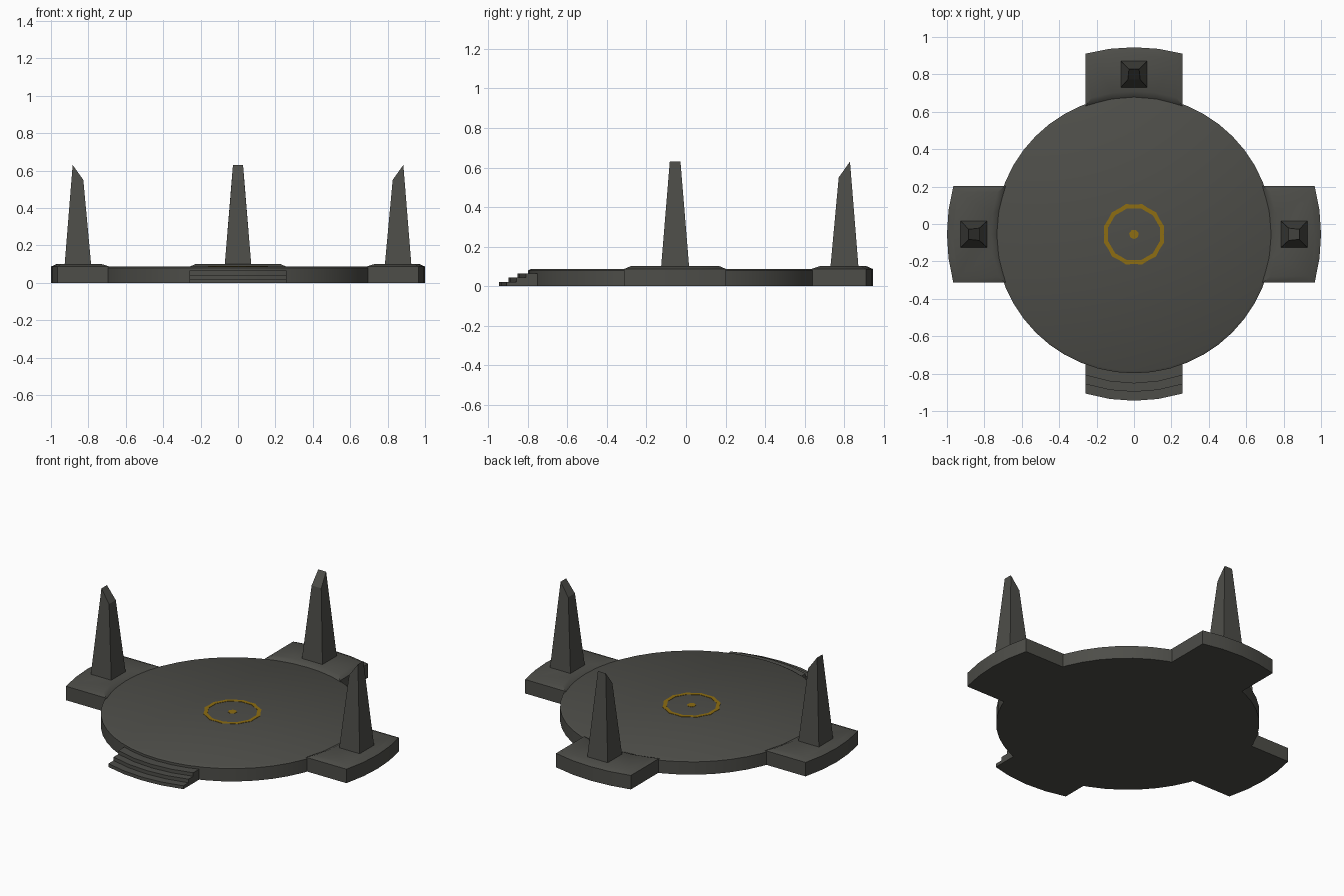
import bpy, bmesh, math
from mathutils import Matrix, Vector

if "Cube" in bpy.data.objects:
    bpy.data.objects.remove(bpy.data.objects["Cube"])

CY = -0.055   # centre of the round floor
TOP = 0.087   # floor height


def material(name, col):
    m = bpy.data.materials.new(name)
    m.diffuse_color = (*col, 1)
    m.use_nodes = True
    m.node_tree.nodes["Principled BSDF"].inputs["Base Color"].default_value = m.diffuse_color
    return m


STONE = material("dark_stone", (0.075, 0.075, 0.066))
GOLD = material("old_gold", (0.27, 0.155, 0.006))


def loft(name, loops, mat, turn=0.0, smooth=True):
    """Closed solid through equal-length point loops, turned about the floor centre."""
    bm = bmesh.new()
    rings = [[bm.verts.new(p) for p in lp] for lp in loops]
    n = len(rings[0])
    for a, b in zip(rings, rings[1:]):
        for i in range(n):
            j = (i + 1) % n
            bm.faces.new((a[i], a[j], b[j], b[i]))
    bm.faces.new(rings[0][::-1])
    bm.faces.new(rings[-1])
    bmesh.ops.recalc_face_normals(bm, faces=bm.faces)
    bm.transform(Matrix.Translation((0, CY, 0)) @ Matrix.Rotation(turn, 4, 'Z'))
    me = bpy.data.meshes.new(name)
    bm.to_mesh(me)
    bm.free()
    me.materials.append(mat)
    if smooth:
        for p in me.polygons:
            p.use_smooth = True
        me.set_sharp_from_angle(angle=math.radians(30))
    ob = bpy.data.objects.new(name, me)
    bpy.context.collection.objects.link(ob)
    return ob


def circle(r, z, n=48):
    return [(r * math.cos(2 * math.pi * i / n), r * math.sin(2 * math.pi * i / n), z)
            for i in range(n)]


def block(hw, r_in, r_out, z, n=4):
    """Block outline pointing to +y, straight sides, arcs on both ends."""
    xs = [hw * (2 * i / n - 1) for i in range(n + 1)]
    inner = [(x, math.sqrt(r_in**2 - x * x), z) for x in xs]
    outer = [(x, math.sqrt(r_out**2 - x * x), z) for x in reversed(xs)]
    return inner + outer


def rect(hx, y0, y1, z0, z1):
    return [(-hx, y0, z0), (hx, y0, z0), (hx, y1, z1), (-hx, y1, z1)]


# round floor
loft("round_floor", [circle(0.743, 0), circle(0.743, 0.08), circle(0.73, TOP)], STONE)

# three plinths, each with a slant-topped pillar
for side, deg in (("back", 0), ("left", 90), ("right", -90)):
    t = math.radians(deg)
    loft(side + "_plinth",
         [block(0.258, 0.70, 1.0, 0), block(0.258, 0.70, 1.0, 0.05),
          block(0.258, 0.735, 1.0, TOP), block(0.225, 0.765, 0.968, 0.101)], STONE, t)
    loft(side + "_pillar",
         [rect(0.071, 0.785, 0.927, 0.095, 0.095),
          rect(0.033, 0.827, 0.889, 0.55, 0.55),
          [(-0.033, 0.827, 0.55), (0.033, 0.827, 0.55),
           (0.027, 0.883, 0.63), (-0.027, 0.883, 0.63)][:2] +
          [(0.027, 0.883, 0.63), (-0.027, 0.883, 0.63)]][0:1] +
         [[(-0.033, 0.827, 0.55), (0.033, 0.827, 0.55),
           (0.027, 0.873, 0.63), (-0.027, 0.873, 0.63),
           (0.027, 0.884, 0.63), (-0.027, 0.884, 0.63)][:2] +
          [(0.027, 0.884, 0.63), (-0.027, 0.884, 0.63)]],
         STONE, t, smooth=False)

# three curved front steps
for i, (r, z) in enumerate(((0.89, 0.021), (0.842, 0.043), (0.797, 0.065))):
    loft(f"front_step_{i + 1}", [block(0.258, 0.70, r, 0), block(0.258, 0.70, r, z)],
         STONE, math.pi)


# inlaid gold ring with a slightly uneven edge, and centre mark
def ring(name, radii, z0, z1, n=24):
    bm = bmesh.new()
    cols = []
    for i in range(n):
        a = 2 * math.pi * i / n
        ro, ri = radii(i)
        d = Vector((math.cos(a), math.sin(a), 0))
        o = Vector((0, CY, 0))
        cols.append([bm.verts.new(o + d * r + Vector((0, 0, z)))
                     for r, z in ((ri, z0), (ro, z0), (ro, z1), (ri, z1))])
    for i in range(n):
        a, b = cols[i], cols[(i + 1) % n]
        for k in range(4):
            l = (k + 1) % 4
            bm.faces.new((a[k], b[k], b[l], a[l]))
    bmesh.ops.recalc_face_normals(bm, faces=bm.faces)
    me = bpy.data.meshes.new(name)
    bm.to_mesh(me)
    bm.free()
    me.materials.append(GOLD)
    bpy.context.collection.objects.link(bpy.data.objects.new(name, me))


ring("gold_ring", lambda i: (0.167, 0.143) if i % 2 else (0.159, 0.138), TOP - 0.002, TOP + 0.002)
loft("gold_centre", [circle(0.026, TOP - 0.002, 7), circle(0.026, TOP + 0.002, 7)], GOLD, 0.3, False)
